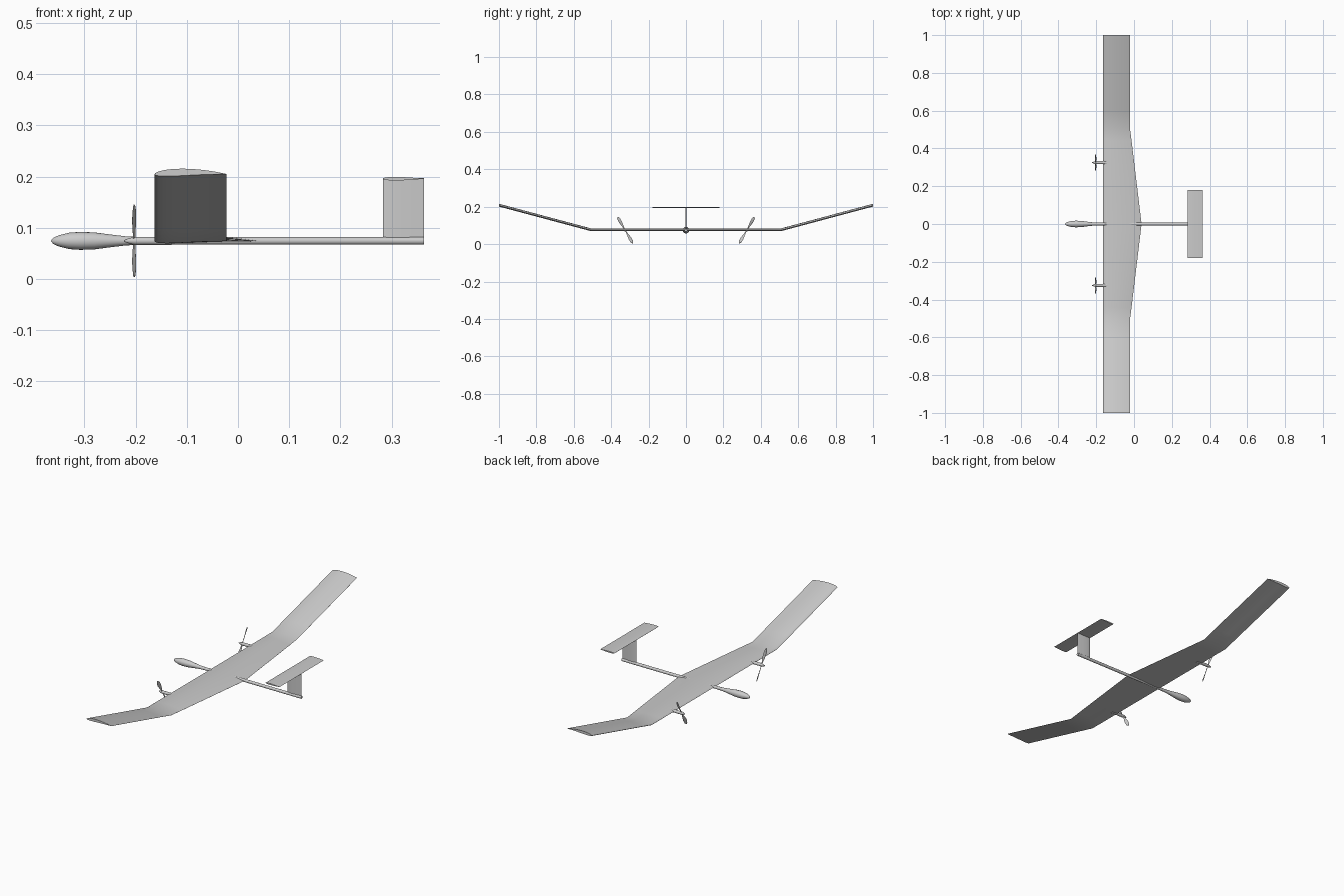
import bpy, bmesh, math
from mathutils import Matrix, Vector

cube = bpy.data.objects.get("Cube")
if cube:
    bpy.data.objects.remove(cube, do_unlink=True)

grey = bpy.data.materials.new("light_grey")
grey.use_nodes = True
color = (0.6, 0.6, 0.6, 1)
grey.diffuse_color = color
grey.node_tree.nodes["Principled BSDF"].inputs["Base Color"].default_value = color


def loft(name, rings, angle=40):
    """Skin a list of closed rings and cap both ends."""
    bm = bmesh.new()
    loops = [[bm.verts.new(p) for p in ring] for ring in rings]
    n = len(loops[0])
    for a, b in zip(loops, loops[1:]):
        for i in range(n):
            j = (i + 1) % n
            bm.faces.new((a[i], a[j], b[j], b[i]))
    bm.faces.new(loops[0])
    bm.faces.new(loops[-1])
    bmesh.ops.recalc_face_normals(bm, faces=bm.faces)
    mesh = bpy.data.meshes.new(name)
    bm.to_mesh(mesh)
    bm.free()
    obj = bpy.data.objects.new(name, mesh)
    bpy.context.collection.objects.link(obj)
    mesh.materials.append(grey)
    bpy.ops.object.select_all(action="DESELECT")
    obj.select_set(True)
    bpy.context.view_layer.objects.active = obj
    bpy.ops.object.shade_smooth_by_angle(angle=math.radians(angle))
    return obj


def airfoil(chord, thick, camber, steps=14):
    """Section points (x, z), leading edge at the origin."""
    upper, lower = [], []
    for i in range(steps + 1):
        t = (1 - math.cos(math.pi * i / steps)) / 2
        half = thick * (1.4845 * math.sqrt(t) - 0.63 * t - 1.758 * t**2
                        + 1.4215 * t**3 - 0.5075 * t**4)
        mid = camber * 4 * t * (1 - t)
        upper.append((t * chord, mid + half))
        lower.append((t * chord, mid - half))
    return upper + lower[-1:0:-1]


def revolve(name, profile, y, z, sides=20):
    """Round body along x from (x, radius) pairs."""
    turns = [math.tau * i / sides for i in range(sides)]
    return loft(name, [[(x, y + r * math.cos(a), z + r * math.sin(a)) for a in turns]
                       for x, r in profile], 50)


# Wing: straight tapered centre, raised outer panels
half = [(0, 0.04), (0.25, 0.01), (0.44, -0.013), (0.51, -0.022), (0.6, -0.022), (1, -0.022)]
stations = [(-y, te) for y, te in half[:0:-1]] + half
rings = []
for y, te in stations:
    rise = max(0, abs(y) - 0.51) * 0.131 / 0.49
    rings.append([(-0.163 + x, y, 0.074 + rise + z)
                  for x, z in airfoil(te + 0.163, 0.014, 0.004)])
loft("wing", rings)

# Fuselage pod and tail boom
revolve("fuselage", [(-0.365, 0.001), (-0.361, 0.006), (-0.35, 0.011), (-0.33, 0.016),
                     (-0.308, 0.0175), (-0.28, 0.0165), (-0.25, 0.0125),
                     (-0.22, 0.009), (-0.195, 0.0075), (0.363, 0.0075)], 0, 0.0745)

# Tail fin and stabilizer
section = airfoil(0.08, 0.007, 0)
loft("tail_fin", [[(0.283 + x, w, z) for x, w in section] for z in (0.076, 0.197)])
loft("stabilizer", [[(0.283 + x, y, 0.196 + z) for x, z in section] for y in (-0.18, 0.18)])

# Motors and two-blade propellers, mirrored side to side
blade = [(0, 0.006), (0.015, 0.007), (0.03, 0.012), (0.05, 0.018), (0.068, 0.017), (0.077, 0.011), (0.081, 0.003)]
for side, label in ((1, "left"), (-1, "right")):
    hub = Vector((-0.203, side * 0.325, 0.0745))
    revolve(label + "_motor", [(-0.223, 0.001), (-0.219, 0.003), (-0.21, 0.006),
                               (-0.2, 0.0078), (-0.13, 0.0078)], hub.y, hub.z, 16)
    lean = Matrix.Rotation(-side * math.radians(30), 3, "X")
    for k, end in enumerate(("upper", "lower")):
        turn = lean @ Matrix.Rotation(math.pi * k, 3, "X")
        rings = []
        for r, width in blade:
            pitch = Matrix.Rotation(side * math.radians(40 - 300 * r), 3, "Z")
            rings.append([hub + turn @ (pitch @ Vector((0.0015 * math.sin(a), width / 2 * math.cos(a), r)))
                          for a in [math.tau * i / 12 for i in range(12)]])
        loft(f"{label}_propeller_{end}_blade", rings, 60)
